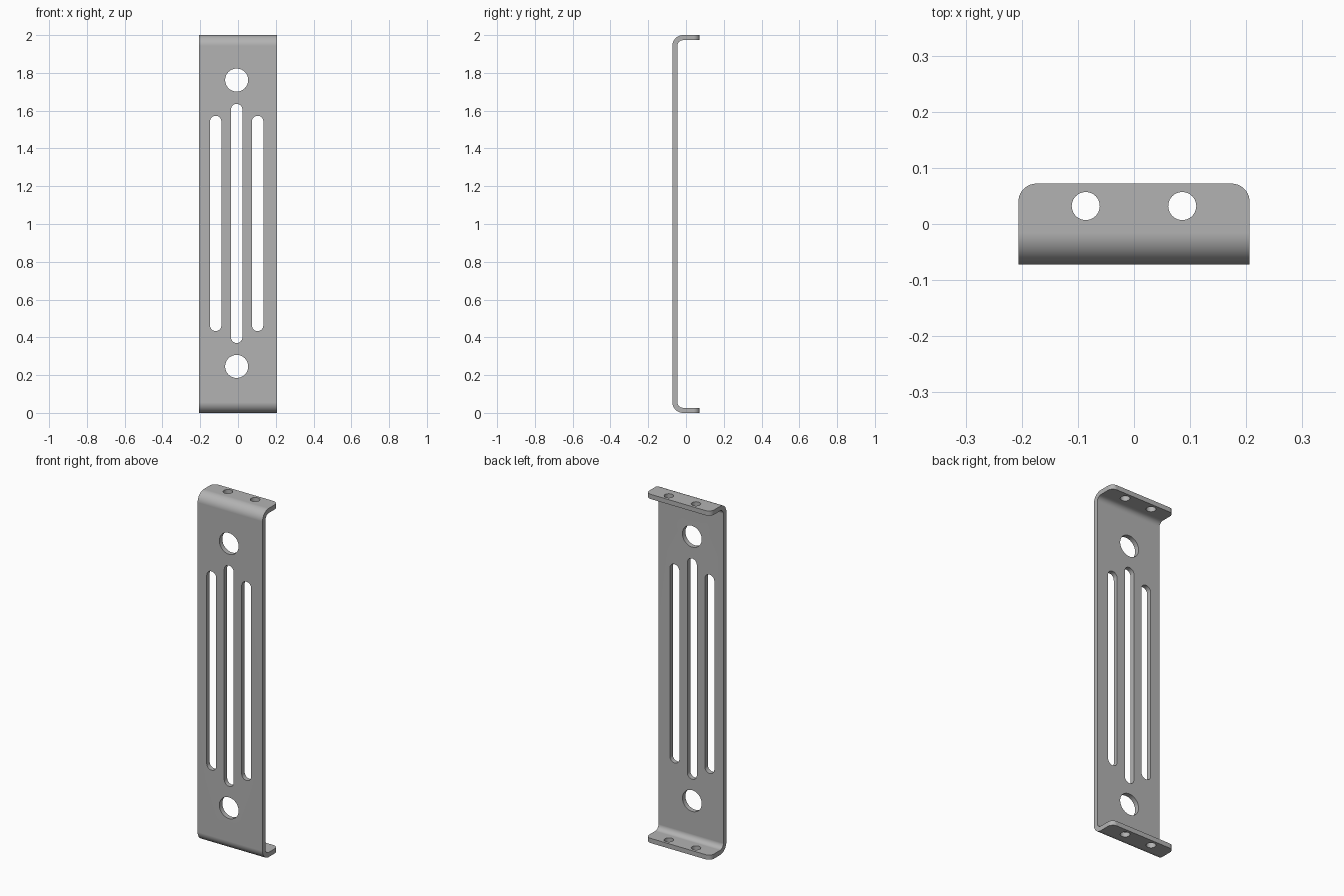
import bpy, bmesh, math
from mathutils import Matrix

cube = bpy.data.objects.get("Cube")
if cube:
    bpy.data.objects.remove(cube, do_unlink=True)

HALF_W, HALF_D, HEIGHT = 0.206, 0.072, 2.0
THICK, BEND = 0.027, 0.056      # sheet thickness, outer bend radius
CORNER = 0.032                  # rounding of the flange corners
SLOT_X = -0.007                 # centre line of the panel cut-outs

steel = bpy.data.materials.new("brushed grey steel")
steel.use_nodes = True
grey = (0.45, 0.45, 0.45, 1)
steel.diffuse_color = grey
steel.node_tree.nodes["Principled BSDF"].inputs["Base Color"].default_value = grey


def make_object(name, bm):
    bmesh.ops.recalc_face_normals(bm, faces=bm.faces[:])
    mesh = bpy.data.meshes.new(name)
    bm.to_mesh(mesh)
    bm.free()
    mesh.materials.append(steel)
    obj = bpy.data.objects.new(name, mesh)
    bpy.context.collection.objects.link(obj)
    return obj


def extrude(bm, points, vector):
    face = bm.faces.new([bm.verts.new(p) for p in points])
    out = bmesh.ops.extrude_face_region(bm, geom=[face])
    bmesh.ops.translate(bm, vec=vector,
                        verts=[v for v in out["geom"] if isinstance(v, bmesh.types.BMVert)])


def arc(cx, cy, r, start, end, n):
    return [(cx + r * math.cos(math.radians(start + (end - start) * i / n)),
             cy + r * math.sin(math.radians(start + (end - start) * i / n))) for i in range(n + 1)]


# Bent sheet: C-shaped side profile swept across the width
yc, inner = -HALF_D + BEND, BEND - THICK
outside = ([(HALF_D, HEIGHT)] + arc(yc, HEIGHT - BEND, BEND, 90, 180, 12)
           + arc(yc, BEND, BEND, 180, 270, 12) + [(HALF_D, 0)])
inside = ([(HALF_D, THICK)] + arc(yc, BEND, inner, 270, 180, 12)
          + arc(yc, HEIGHT - BEND, inner, 180, 90, 12) + [(HALF_D, HEIGHT - THICK)])
bm = bmesh.new()
extrude(bm, [(-HALF_W, y, z) for y, z in outside + inside], (2 * HALF_W, 0, 0))

# Round the free corners of both flanges
corners = [e for e in bm.edges if all(v.co.y > HALF_D - 1e-4 for v in e.verts)
           and abs(e.verts[0].co.x - e.verts[1].co.x) < 1e-4]
bmesh.ops.bevel(bm, geom=corners, offset=CORNER, segments=10, profile=0.5, affect='EDGES')
bracket = make_object("mounting_bracket", bm)

# Cutters: panel slots and holes, then flange screw holes
bm = bmesh.new()


def panel_cut(x, z_low, z_high, r):
    points = (arc(x, z_high - r, r, 0, 180, 24) + arc(x, z_low + r, r, 180, 360, 24))
    if z_high - z_low <= 2 * r + 1e-5:
        points = arc(x, z_low + r, r, 0, 352.5, 47)
    extrude(bm, [(px, -HALF_D - 0.02, pz) for px, pz in points], (0, THICK + 0.04, 0))


for dx, low, high in ((-0.111, 0.433, 1.573), (0, 0.37, 1.636), (0.111, 0.433, 1.573)):
    panel_cut(SLOT_X + dx, low, high, 0.03)
for z in (0.246, 1.762):
    panel_cut(SLOT_X, z - 0.061, z + 0.061, 0.061)
for x in (-0.086, 0.086):
    for z in (THICK / 2, HEIGHT - THICK / 2):
        bmesh.ops.create_cone(bm, cap_ends=True, segments=40, radius1=0.025, radius2=0.025,
                              depth=THICK + 0.04, matrix=Matrix.Translation((x, 0.032, z)))
cutter = make_object("hole_cutter", bm)
cutter.hide_render = True

# Cut, keep flat areas flat in shading, and smooth the bends
bpy.context.view_layer.objects.active = bracket
bpy.ops.object.select_all(action='DESELECT')
bracket.select_set(True)
cut = bracket.modifiers.new("cut holes", 'BOOLEAN')
cut.object, cut.operation, cut.solver = cutter, 'DIFFERENCE', 'EXACT'
bpy.ops.object.modifier_apply(modifier=cut.name)
bpy.data.objects.remove(cutter, do_unlink=True)
bpy.ops.object.shade_smooth_by_angle(angle=math.radians(30))
weighted = bracket.modifiers.new("flat panel normals", 'WEIGHTED_NORMAL')
weighted.keep_sharp = True
